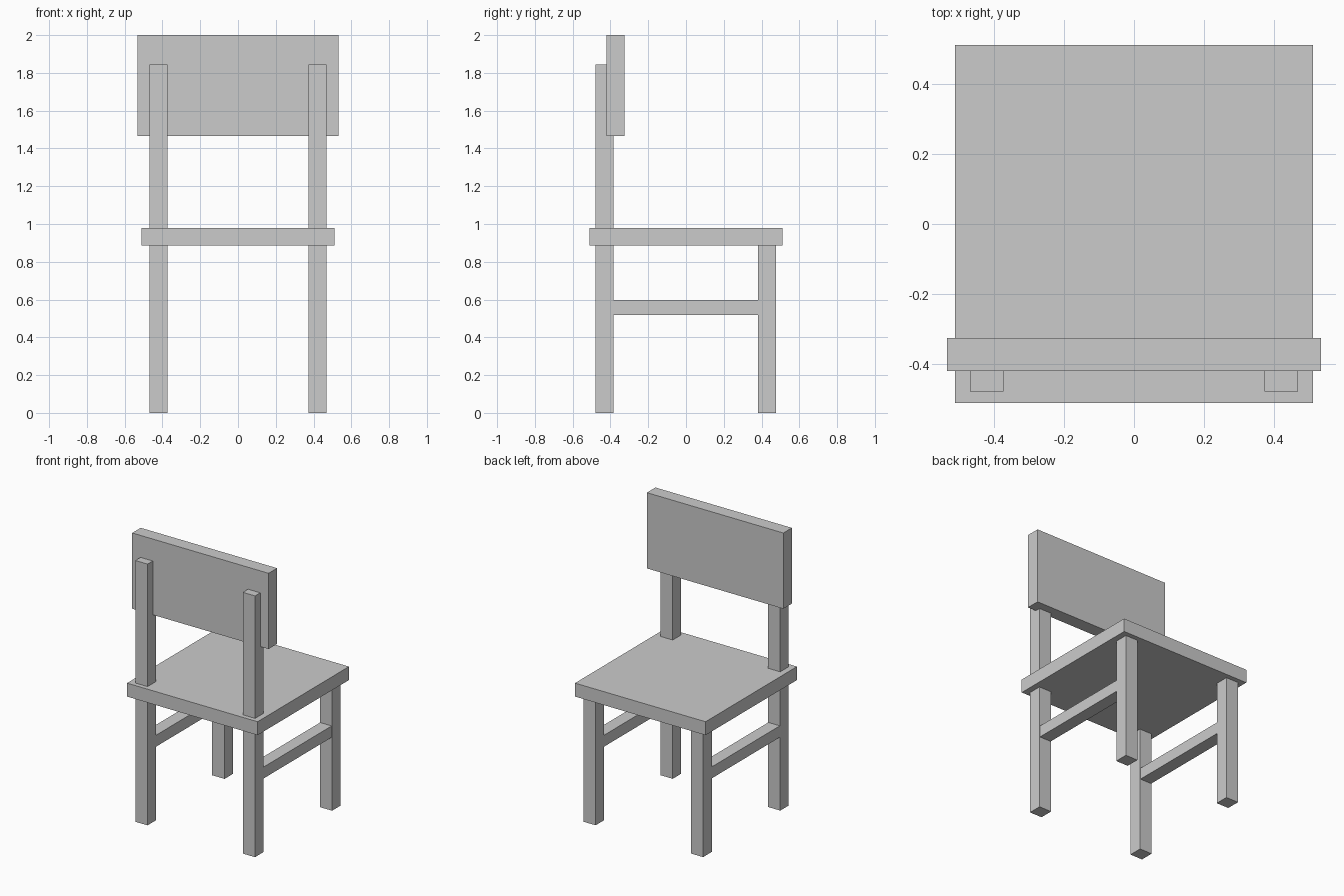
import bpy

if "Cube" in bpy.data.objects:
    bpy.data.objects.remove(bpy.data.objects["Cube"])


def box(name, x, y, z):
    """Axis-aligned box from (min, max) ranges."""
    ranges = (x, y, z)
    bpy.ops.mesh.primitive_cube_add(size=1, location=[(a + b) / 2 for a, b in ranges])
    ob = bpy.context.object
    ob.name = name
    ob.scale = [b - a for a, b in ranges]
    bpy.ops.object.transform_apply(location=False, rotation=False, scale=True)
    return ob


# Seat slab and backrest panel
box("seat", (-0.51, 0.51), (-0.51, 0.51), (0.885, 0.98))
box("backrest", (-0.533, 0.533), (-0.42, -0.325), (1.465, 2.0))

# Tall posts, short legs and side stretchers on both sides
for side, cx in (("left", -0.42), ("right", 0.42)):
    leg_x = (cx - 0.048, cx + 0.048)
    box(side + "_back_post", leg_x, (-0.478, -0.383), (0, 1.845))
    box(side + "_short_leg", leg_x, (0.381, 0.477), (0, 0.89))
    box(side + "_stretcher", (cx - 0.045, cx + 0.045), (-0.385, 0.383), (0.517, 0.598))
